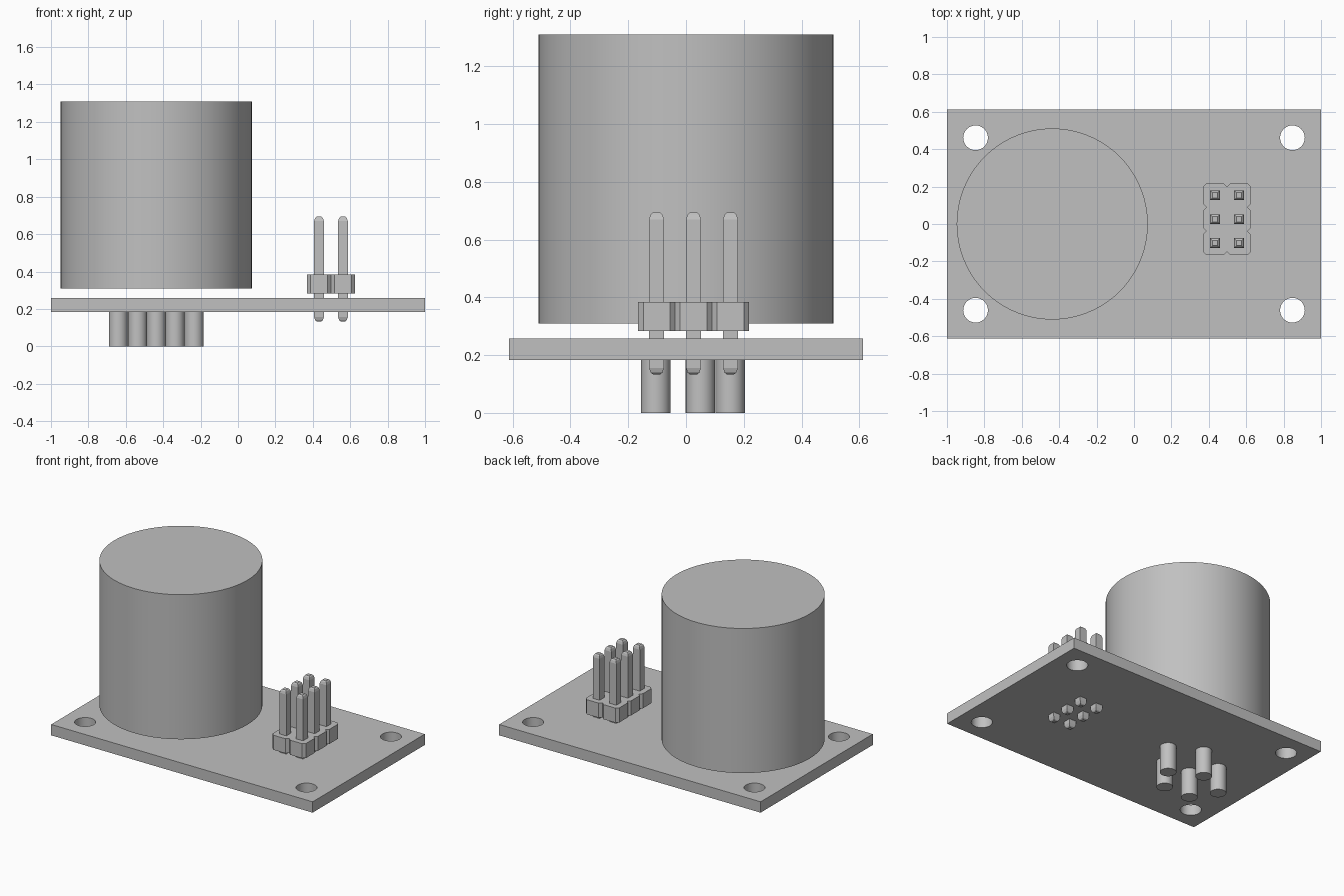
import bpy, bmesh
from math import radians

if "Cube" in bpy.data.objects:
    bpy.data.objects.remove(bpy.data.objects["Cube"])

grey = bpy.data.materials.new("plain_grey")
grey.use_nodes = True
grey.diffuse_color = (0.53, 0.53, 0.53, 1)
grey.node_tree.nodes["Principled BSDF"].inputs["Base Color"].default_value = (0.53, 0.53, 0.53, 1)


def finish(obj, name):
    obj.name = name
    obj.data.materials.clear()
    obj.data.materials.append(grey)
    return obj


def cylinder(name, x, y, r, z0, z1, sides):
    bpy.ops.mesh.primitive_cylinder_add(vertices=sides, radius=r, depth=z1 - z0,
                                        location=(x, y, (z0 + z1) / 2))
    obj = finish(bpy.context.object, name)
    bpy.ops.object.shade_smooth_by_angle(angle=radians(30))
    return obj


def loft(name, rings, location=(0, 0, 0)):
    """Skin stacked closed rings of points and cap both ends."""
    bm = bmesh.new()
    loops = [[bm.verts.new(p) for p in ring] for ring in rings]
    n = len(loops[0])
    for low, high in zip(loops, loops[1:]):
        for i in range(n):
            j = (i + 1) % n
            bm.faces.new((low[i], low[j], high[j], high[i]))
    bm.faces.new(loops[0][::-1])
    bm.faces.new(loops[-1])
    bmesh.ops.recalc_face_normals(bm, faces=bm.faces)
    mesh = bpy.data.meshes.new(name)
    bm.to_mesh(mesh)
    bm.free()
    obj = bpy.data.objects.new(name, mesh)
    obj.location = location
    bpy.context.collection.objects.link(obj)
    return finish(obj, name)


# Circuit board with a mounting hole in each corner
BOTTOM, TOP = 0.183, 0.258
bpy.ops.mesh.primitive_cube_add(size=1, location=(0, 0, (BOTTOM + TOP) / 2))
board = finish(bpy.context.object, "circuit_board")
board.scale = (2, 1.226, TOP - BOTTOM)
bpy.ops.object.transform_apply(location=False, rotation=False, scale=True)
for sx in (-1, 1):
    for sy in (-1, 1):
        cutter = cylinder("hole_cutter", sx * 0.847, sy * 0.461, 0.066, 0.1, 0.4, 32)
        cutter.hide_render = True
        bpy.context.view_layer.objects.active = board
        cut = board.modifiers.new("hole", "BOOLEAN")
        cut.operation, cut.solver, cut.object = "DIFFERENCE", "EXACT", cutter
        bpy.ops.object.modifier_apply(modifier=cut.name)
        bpy.data.objects.remove(cutter)
bpy.ops.object.select_all(action="DESELECT")
board.select_set(True)
bpy.context.view_layer.objects.active = board
bpy.ops.object.shade_smooth_by_angle(angle=radians(30))

# Large can floating just above the board
cylinder("sensor_can", -0.437, 0, 0.511, 0.31, 1.31, 72)

# Legs under the can
legs = [(-0.235, 0.05), (-0.64, 0.05), (-0.437, 0.153), (-0.337, -0.105), (-0.537, -0.105)]
for x, y in legs:
    cylinder("sensor_leg", x, y, 0.051, 0, BOTTOM, 32)

# Pin header body: two by three cells with chamfered corners and notches
PITCH, CHAMFER = 0.128, 0.018
CX, CY = 0.497, 0.026


def side(start, direction, cells):
    """Outline along one side, dipping inwards between cells."""
    dx, dy = direction
    pts = []
    for k in range(cells):
        for t, inset in ((k * PITCH + CHAMFER, 0), ((k + 1) * PITCH - CHAMFER, 0),
                         ((k + 1) * PITCH, CHAMFER)):
            pts.append((start[0] + dx * t - dy * inset, start[1] + dy * t + dx * inset))
    return pts[:-1]


w, h = PITCH, PITCH * 1.5
outline = (side((-w, -h), (1, 0), 2) + side((w, -h), (0, 1), 3)
           + side((w, h), (-1, 0), 2) + side((-w, h), (0, -1), 3))
loft("header_body", [[(x, y, z) for x, y in outline] for z in (0.283, 0.384)], (CX, CY, 0))

# Header pins with rounded tips
profile = [(0.012, 0.133), (0.02, 0.139), (0.026, 0.156),
           (0.026, 0.67), (0.021, 0.686), (0.014, 0.693)]
square = [(-1, -1), (1, -1), (1, 1), (-1, 1)]
for i in (-0.5, 0.5):
    for j in (-1, 0, 1):
        rings = [[(a * r, b * r, z) for a, b in square] for r, z in profile]
        loft("header_pin", rings, (CX + i * PITCH, CY + j * PITCH, 0))
